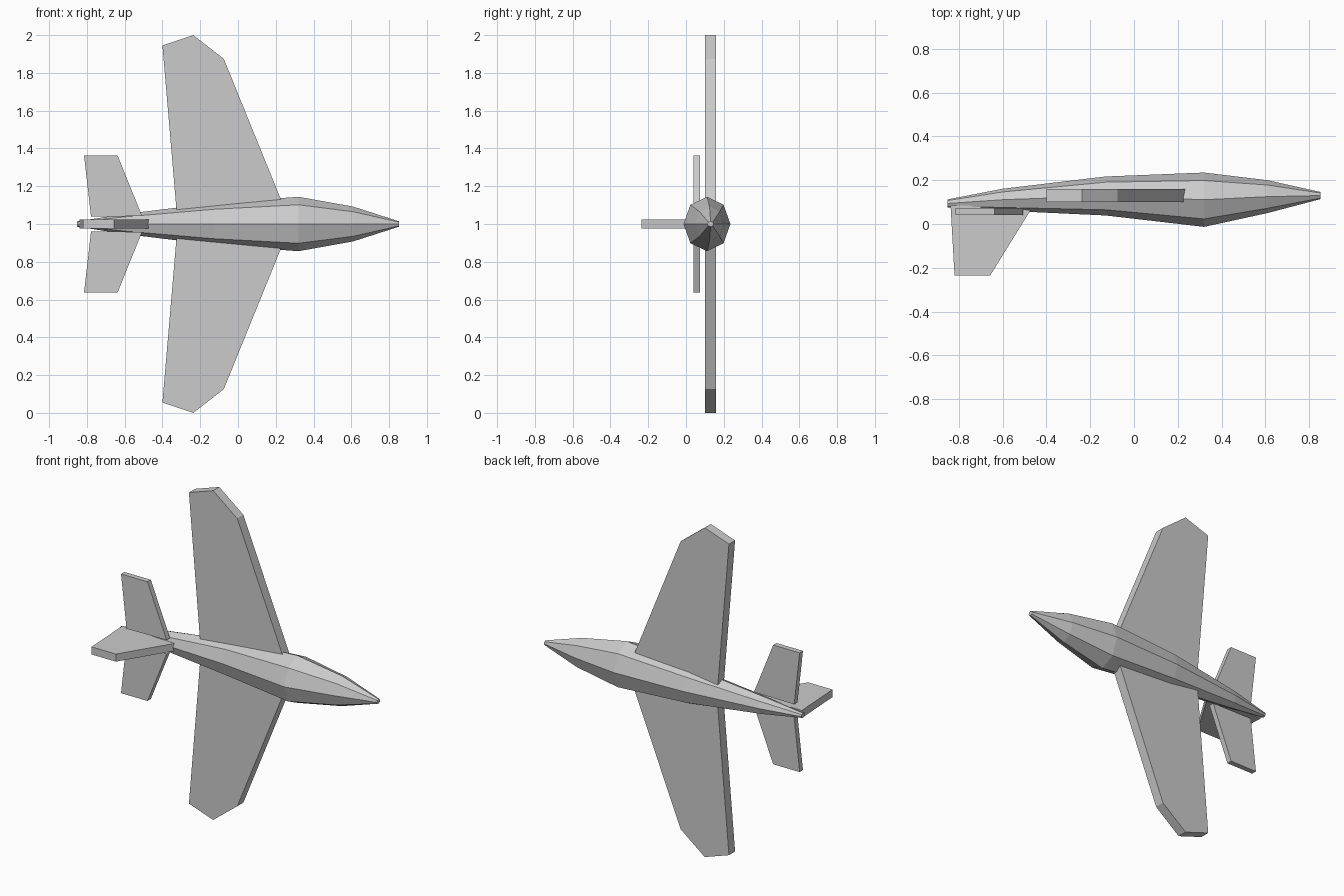
import bpy
import bmesh
from math import cos, sin, pi
from mathutils import Vector

cube = bpy.data.objects.get("Cube")
if cube:
    bpy.data.objects.remove(cube, do_unlink=True)

GREY = (0.6, 0.6, 0.6, 1.0)
grey = bpy.data.materials.new("plain grey")
grey.use_nodes = True
grey.diffuse_color = GREY
grey.node_tree.nodes["Principled BSDF"].inputs["Base Color"].default_value = GREY


def finish(name, bm):
    bmesh.ops.recalc_face_normals(bm, faces=bm.faces)
    mesh = bpy.data.meshes.new(name)
    bm.to_mesh(mesh)
    bm.free()
    mesh.materials.append(grey)
    obj = bpy.data.objects.new(name, mesh)
    bpy.context.scene.collection.objects.link(obj)
    return obj


def slab(name, outline, thickness):
    """Flat plate: extrude a 3D outline along the thickness vector."""
    bm = bmesh.new()
    face = bm.faces.new([bm.verts.new(p) for p in outline])
    extruded = bmesh.ops.extrude_face_region(bm, geom=[face])["geom"]
    moved = [v for v in extruded if isinstance(v, bmesh.types.BMVert)]
    bmesh.ops.translate(bm, verts=moved, vec=Vector(thickness))
    return finish(name, bm)


# Fuselage: octagonal rings lofted along x (x, centre y, radius y, radius z)
stations = [
    (-0.853, 0.094, 0.018, 0.014),
    (-0.60, 0.111, 0.050, 0.053),
    (-0.13, 0.128, 0.089, 0.11),
    (0.32, 0.111, 0.124, 0.144),
    (0.61, 0.125, 0.075, 0.092),
    (0.853, 0.13, 0.016, 0.014),
]
SIDES = 8
bm = bmesh.new()
rings = []
for x, cy, ry, rz in stations:
    angles = [2 * pi * i / SIDES for i in range(SIDES)]
    rings.append([bm.verts.new((x, cy + ry * cos(a), 1 + rz * sin(a))) for a in angles])
for a, b in zip(rings, rings[1:]):
    for i in range(SIDES):
        j = (i + 1) % SIDES
        bm.faces.new((a[i], a[j], b[j], b[i]))
bm.faces.new(rings[0])
bm.faces.new(rings[-1])
finish("fuselage", bm)

# Wings and tailplanes: (x, distance from the centre line), one per side
wing = [(-0.322, 0.03), (-0.40, 0.945), (-0.237, 1.0), (-0.075, 0.874), (0.268, 0.03)]
tail = [(-0.778, 0.039), (-0.815, 0.362), (-0.637, 0.362), (-0.508, 0.042)]
for side, s in (("left", 1), ("right", -1)):
    slab(side + "_wing", [(x, 0.10, 1 + s * d) for x, d in wing], (0, 0.059, 0))
    slab(side + "_tailplane", [(x, 0.041, 1 + s * d) for x, d in tail], (0, 0.032, 0))

# Tail fin
fin = [(-0.838, 0.085), (-0.82, -0.235), (-0.657, -0.235), (-0.462, 0.08)]
slab("tail_fin", [(x, y, 0.977) for x, y in fin], (0, 0, 0.046))
